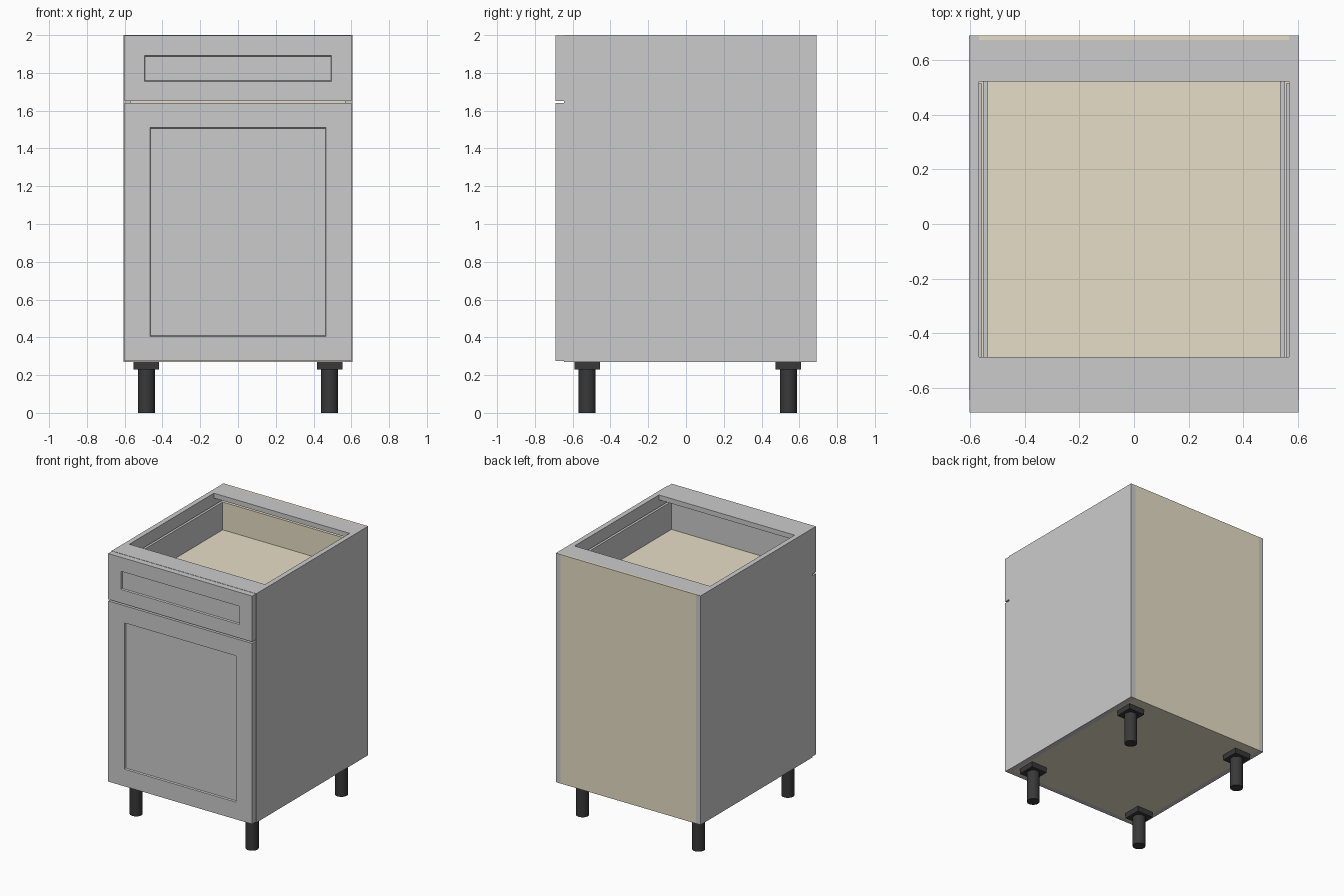
import bpy, bmesh

if "Cube" in bpy.data.objects:
    bpy.data.objects.remove(bpy.data.objects["Cube"])


def material(name, rgb):
    m = bpy.data.materials.new(name)
    m.diffuse_color = (*rgb, 1)
    m.use_nodes = True
    m.node_tree.nodes["Principled BSDF"].inputs["Base Color"].default_value = m.diffuse_color
    return m


TAN = material("tan_board", (0.80, 0.73, 0.57))
BLACK = material("black_plastic", (0.04, 0.04, 0.04))


def finish(bm, name, mat):
    bmesh.ops.recalc_face_normals(bm, faces=bm.faces)
    me = bpy.data.meshes.new(name)
    bm.to_mesh(me)
    bm.free()
    ob = bpy.data.objects.new(name, me)
    bpy.context.collection.objects.link(ob)
    if mat:
        me.materials.append(mat)
    return ob


def box_bm(x, y, z):
    bm = bmesh.new()
    bmesh.ops.create_cube(bm, size=1)
    for v in bm.verts:
        v.co = [(a + b) / 2 + c * (b - a) for (a, b), c in zip((x, y, z), v.co)]
    return bm


def box(name, x, y, z, mat=None):
    return finish(box_bm(x, y, z), name, mat)


def shaker_front(name, x, y, z, hx, z_in, depth=0.012, slope=0.004):
    """Slab whose front face has a recessed centre panel."""
    bm = box_bm(x, y, z)
    bm.normal_update()
    face = min(bm.faces, key=lambda f: f.calc_center_median().y)
    mid = (z[0] + z[1]) / 2
    for dx, dz, dy in ((0, 0, 0), (slope, slope, depth)):
        bmesh.ops.inset_individual(bm, faces=[face], thickness=0.003)
        for v in face.verts:
            v.co.x = (hx - dx) * (1 if v.co.x > 0 else -1)
            v.co.z = z_in[1] - dz if v.co.z > mid else z_in[0] + dz
            v.co.y = y[0] + dy
    return finish(bm, name, None)


# Carcass
INNER = (-0.567, 0.567)
for s, tag in ((-1, "left"), (1, "right")):
    box(f"side_panel_{tag}", sorted((s * 0.605, s * 0.567)), (-0.645, 0.69), (0.27, 2.0))
box("back_panel", INNER, (0.675, 0.69), (0.27, 2.0), TAN)
box("bottom_panel", INNER, (-0.645, 0.675), (0.27, 0.308), TAN)
box("top_rail_front", INNER, (-0.645, -0.487), (1.963, 2.0))
box("top_rail_back", INNER, (0.522, 0.675), (1.963, 2.0))

# Door and drawer front
shaker_front("door", (-0.602, 0.602), (-0.69, -0.645), (0.275, 1.64), 0.467, (0.405, 1.51))
shaker_front("drawer_front", (-0.602, 0.602), (-0.69, -0.645), (1.652, 1.998), 0.496, (1.755, 1.892))

# Drawer box and slides
for s, tag in ((-1, "left"), (1, "right")):
    box(f"drawer_side_{tag}", sorted((s * 0.553, s * 0.534)), (-0.645, 0.60), (1.68, 1.92))
    box(f"drawer_slide_{tag}", sorted((s * 0.567, s * 0.556)), (-0.64, 0.515), (1.74, 1.80))
box("drawer_box_front", (-0.534, 0.534), (-0.645, -0.588), (1.68, 1.92))
box("drawer_box_back", (-0.534, 0.534), (0.58, 0.60), (1.68, 1.92), TAN)
box("drawer_floor", (-0.534, 0.534), (-0.588, 0.58), (1.69, 1.71), TAN)

# Legs with square mounting plates
for cx, side in ((-0.485, "left"), (0.485, "right")):
    for cy, end in ((-0.523, "front"), (0.542, "back")):
        box(f"leg_plate_{end}_{side}", (cx - 0.067, cx + 0.067),
            (cy - 0.067, cy + 0.067), (0.23, 0.27), BLACK)
        bpy.ops.mesh.primitive_cylinder_add(vertices=32, radius=0.045, depth=0.24,
                                            location=(cx, cy, 0.12))
        leg = bpy.context.object
        leg.name = f"leg_{end}_{side}"
        leg.data.materials.append(BLACK)
        bpy.ops.object.shade_smooth_by_angle()
